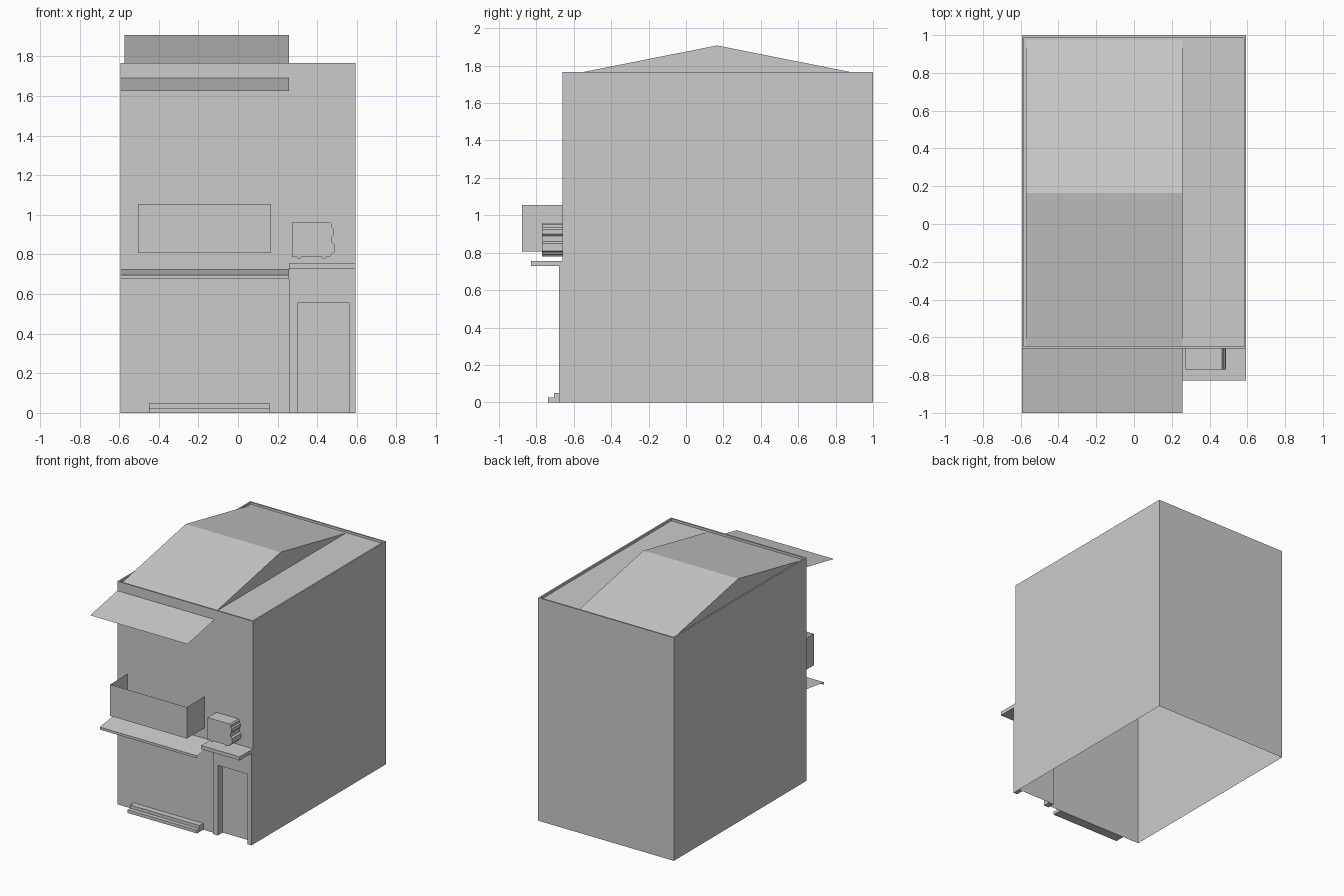
import bpy, bmesh

if "Cube" in bpy.data.objects:
    bpy.data.objects.remove(bpy.data.objects["Cube"])

X, F, B, H = 0.594, -0.66, 1.0, 1.765   # half width, front y, back y, wall height
SPLIT = 0.258                            # border between shop side and door side


def make(name, polys):
    """Object from a list of polygons, shared corners merged."""
    bm = bmesh.new()
    for p in polys:
        bm.faces.new([bm.verts.new(c) for c in p])
    bmesh.ops.remove_doubles(bm, verts=bm.verts, dist=1e-5)
    me = bpy.data.meshes.new(name)
    bm.to_mesh(me)
    bm.free()
    ob = bpy.data.objects.new(name, me)
    bpy.context.collection.objects.link(ob)
    return ob


def box(name, x0, x1, y0, y1, z0, z1):
    bm = bmesh.new()
    bmesh.ops.create_cube(bm, size=1)
    for v in bm.verts:
        v.co = ((x0 + x1) / 2 + v.co.x * (x1 - x0),
                (y0 + y1) / 2 + v.co.y * (y1 - y0),
                (z0 + z1) / 2 + v.co.z * (z1 - z0))
    me = bpy.data.meshes.new(name)
    bm.to_mesh(me)
    bm.free()
    ob = bpy.data.objects.new(name, me)
    bpy.context.collection.objects.link(ob)
    return ob


def strip(name, x0, x1, profile):
    """Thin sheet: a (y, z) line swept along x."""
    return make(name, [[(x0, *a), (x0, *b), (x1, *b), (x1, *a)]
                       for a, b in zip(profile, profile[1:])])


# Walls: open underneath, front has a doorway
D0, D1, DZ = 0.30, 0.56, 0.555
fl, fr, br, bl = (-X, F), (X, F), (X, B), (-X, B)
walls = [[(*a, 0), (*b, 0), (*b, H), (*a, H)] for a, b in ((fr, br), (br, bl), (bl, fl))]
walls.append([(x, F, z) for x, z in ((-X, 0), (D0, 0), (D0, DZ), (D1, DZ), (D1, 0),
                                     (X, 0), (X, H), (-X, H))])

# Parapet rim and sunken roof deck
T, DECK = 0.012, 1.747
outer = [fl, fr, br, bl]
inner = [(-X + T, F + T), (X - T, F + T), (X - T, B - T), (-X + T, B - T)]
for i in range(4):
    j = (i + 1) % 4
    walls.append([(*outer[i], H), (*outer[j], H), (*inner[j], H), (*inner[i], H)])
    walls.append([(*inner[i], H), (*inner[j], H), (*inner[j], DECK), (*inner[i], DECK)])
walls.append([(*p, DECK) for p in inner])
make("walls", walls)

# Low gable roof on the shop side
RX, RY, RZ, HALF = -0.573, 0.165, 1.908, 0.81
e0, e1 = RY - HALF, RY + HALF
make("gable_roof", [
    [(RX, e0, DECK), (SPLIT, e0, DECK), (SPLIT, RY, RZ), (RX, RY, RZ)],
    [(RX, RY, RZ), (SPLIT, RY, RZ), (SPLIT, e1, DECK), (RX, e1, DECK)],
    [(SPLIT, e0, DECK), (SPLIT, e1, DECK), (SPLIT, RY, RZ)],
    [(RX, e1, DECK), (RX, e0, DECK), (RX, RY, RZ)]])

# Awnings: thin sloping sheets, the lower one with a front lip
strip("upper_awning", -X, SPLIT, [(-1.0, 1.625), (F, 1.69)])
strip("lower_awning", -X, SPLIT, [(-0.88, 0.675), (-0.88, 0.695), (F, 0.725)])

# Balcony: open-topped tray
bx0, bx1, by, bz0, bz1 = -0.505, 0.167, -0.878, 0.807, 1.055
make("balcony", [
    [(bx0, by, bz0), (bx1, by, bz0), (bx1, by, bz1), (bx0, by, bz1)],
    [(bx1, by, bz0), (bx1, F, bz0), (bx1, F, bz1), (bx1, by, bz1)],
    [(bx0, F, bz0), (bx0, by, bz0), (bx0, by, bz1), (bx0, F, bz1)],
    [(bx0, F, bz0), (bx1, F, bz0), (bx1, by, bz0), (bx0, by, bz0)]])

# Door frame, recessed door and canopy
FY, PY = -0.68, -0.62
box("door_post_left", SPLIT, D0, FY, PY, 0, 0.73)
box("door_post_right", D1, X, FY, PY - 0.001, 0, 0.73)
box("door_lintel", D0, D1, FY, PY, DZ, 0.73)
make("door", [[(D0, PY, 0), (D1, PY, 0), (D1, PY, DZ), (D0, PY, DZ)]])
box("door_canopy", SPLIT, X, -0.828, F, 0.728, 0.757)

# Front steps
strip_x = (-0.45, 0.158)
box("step_lower", *strip_x, -0.738, F, 0, 0.025)
box("step_upper", *strip_x, -0.705, F, 0.025, 0.05)

# Wall unit above the canopy: notched outline pushed out from the wall
outline = [(0.273, 0.787), (0.298, 0.787), (0.302, 0.779), (0.314, 0.779), (0.318, 0.787),
           (0.425, 0.787), (0.429, 0.779), (0.441, 0.779), (0.445, 0.787), (0.467, 0.79),
           (0.475, 0.805), (0.488, 0.81), (0.488, 0.85), (0.475, 0.86), (0.475, 0.89),
           (0.484, 0.90), (0.484, 0.925), (0.475, 0.935), (0.475, 0.95), (0.467, 0.96),
           (0.273, 0.96)]
A, C = -0.77, F
unit = [[(x, A, z) for x, z in outline], [(x, C, z) for x, z in reversed(outline)]]
for p, q in zip(outline, outline[1:] + outline[:1]):
    unit.append([(p[0], A, p[1]), (p[0], C, p[1]), (q[0], C, q[1]), (q[0], A, q[1])])
make("wall_unit", unit)

# Consistent outward faces on the closed parts
for ob in bpy.data.objects:
    if ob.name in {"wall_unit", "gable_roof"}:
        bm = bmesh.new()
        bm.from_mesh(ob.data)
        bmesh.ops.recalc_face_normals(bm, faces=bm.faces)
        bm.to_mesh(ob.data)
        bm.free()
# Awning tops face up
for name in ("upper_awning", "lower_awning"):
    me = bpy.data.objects[name].data
    if sum(p.normal.z for p in me.polygons) < 0:
        me.flip_normals()
